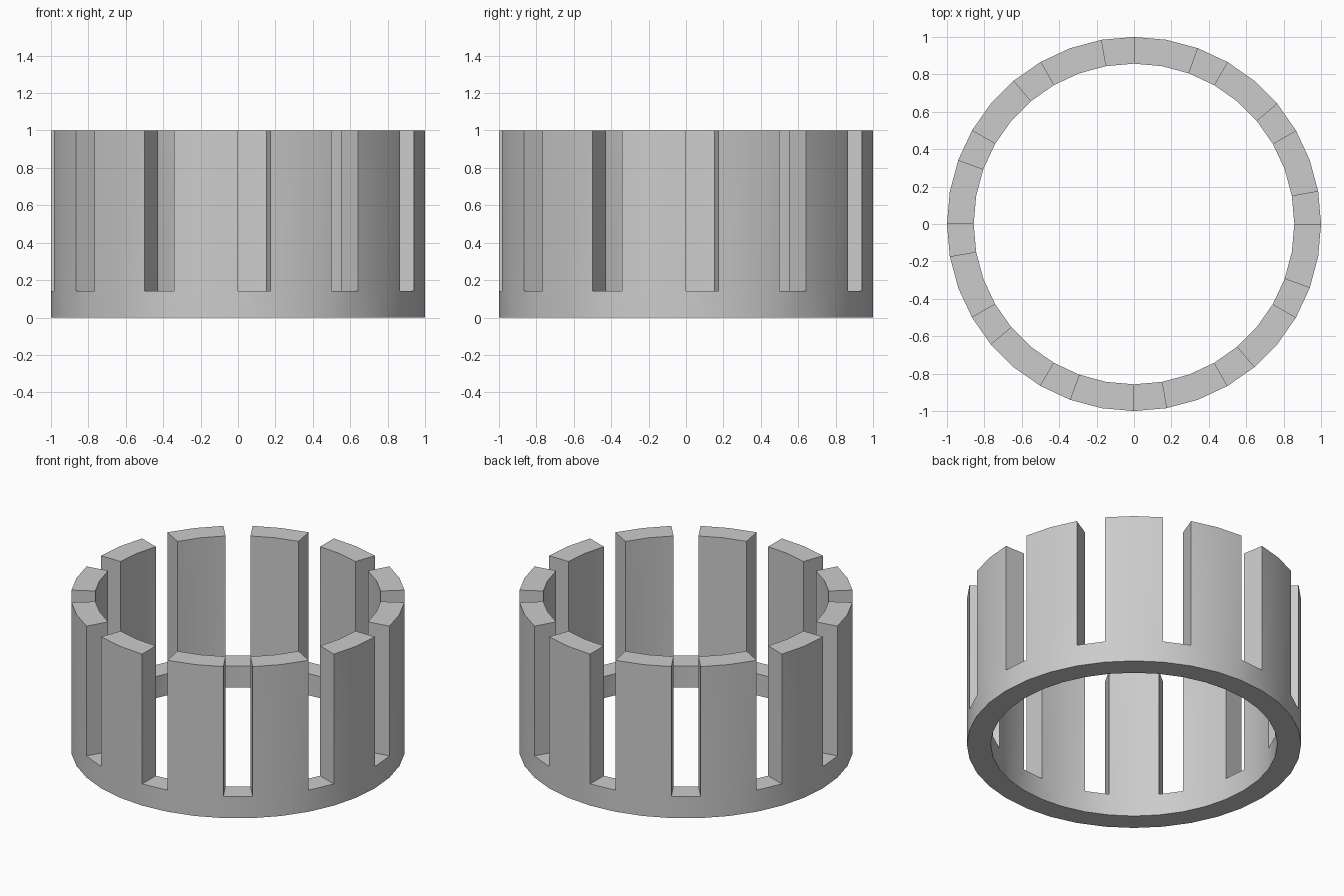
import bpy
import bmesh
from math import cos, sin, radians, tau

default = bpy.data.objects.get("Cube")
if default:
    bpy.data.objects.remove(default, do_unlink=True)

SIDES = 36           # facets round the ring
OUTER = 1.0
WALL = 1 / 7
INNER = OUTER - WALL
BASE_TOP = 1 / 7
HEIGHT = 1.0

grey = bpy.data.materials.new("plain_grey")
grey.use_nodes = True
colour = (0.6, 0.6, 0.6, 1)
grey.diffuse_color = colour
grey.node_tree.nodes["Principled BSDF"].inputs["Base Color"].default_value = colour

bm = bmesh.new()

# Flat ring with quad cells, lying on the ground
outer, inner = [
    [bm.verts.new((r * cos(tau * i / SIDES), r * sin(tau * i / SIDES), 0)) for i in range(SIDES)]
    for r in (OUTER, INNER)
]
cells = []
for i in range(SIDES):
    j = (i + 1) % SIDES
    cells.append(bm.faces.new((outer[i], outer[j], inner[j], inner[i])))


def raise_faces(faces, height, keep):
    """Extrude faces straight up and return the new top faces."""
    result = bmesh.ops.extrude_face_region(bm, geom=faces, use_keep_orig=keep)["geom"]
    verts = [g for g in result if isinstance(g, bmesh.types.BMVert)]
    bmesh.ops.translate(bm, vec=(0, 0, height), verts=verts)
    return [g for g in result if isinstance(g, bmesh.types.BMFace)]


# Solid base band, then twelve upright fingers: one cell of every three stays a slot
top = raise_faces(cells, BASE_TOP, True)
bm.faces.ensure_lookup_table()
fingers = []
for face in top:
    c = face.calc_center_median()
    index = min(range(SIDES), key=lambda i: (c.x - cos(tau * (i + 0.5) / SIDES)) ** 2
                + (c.y - sin(tau * (i + 0.5) / SIDES)) ** 2)
    if index % 3:
        fingers.append(face)
raised = raise_faces(fingers, HEIGHT - BASE_TOP, False)
bmesh.ops.delete(bm, geom=[f for f in fingers if f.is_valid and f not in raised], context="FACES_ONLY")
bmesh.ops.recalc_face_normals(bm, faces=bm.faces[:])

mesh = bpy.data.meshes.new("slotted_ring")
bm.to_mesh(mesh)
bm.free()
mesh.materials.append(grey)
ring = bpy.data.objects.new("slotted_ring", mesh)
bpy.context.collection.objects.link(ring)

# Smooth round walls, crisp corners
bpy.ops.object.select_all(action="DESELECT")
ring.select_set(True)
bpy.context.view_layer.objects.active = ring
bpy.ops.object.shade_smooth_by_angle(angle=radians(30))
